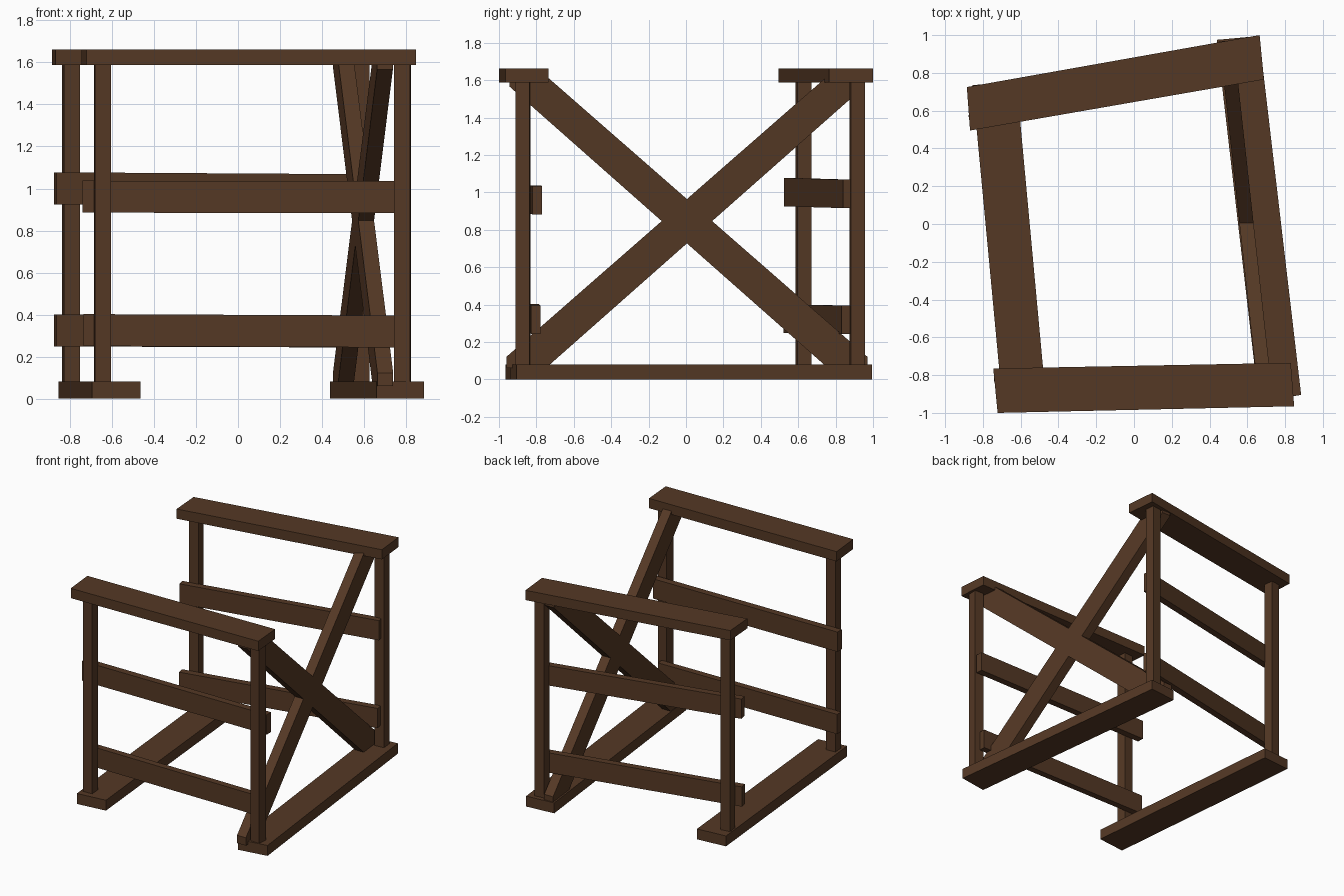
import bpy, bmesh, math

if "Cube" in bpy.data.objects:
    bpy.data.objects.remove(bpy.data.objects["Cube"])

wood = bpy.data.materials.new("dark brown wood")
wood.diffuse_color = (0.09, 0.04, 0.018, 1)
wood.use_nodes = True
wood.node_tree.nodes["Principled BSDF"].inputs["Base Color"].default_value = wood.diffuse_color


def prism(name, bottom, top):
    """Closed solid between two matching polygons."""
    bm = bmesh.new()
    a = [bm.verts.new(p) for p in bottom]
    b = [bm.verts.new(p) for p in top]
    n = len(a)
    bm.faces.new(a)
    bm.faces.new(b)
    for i in range(n):
        j = (i + 1) % n
        bm.faces.new((a[i], a[j], b[j], b[i]))
    bmesh.ops.recalc_face_normals(bm, faces=bm.faces)
    me = bpy.data.meshes.new(name)
    bm.to_mesh(me)
    bm.free()
    me.materials.append(wood)
    ob = bpy.data.objects.new(name, me)
    bpy.context.collection.objects.link(ob)
    return ob


def plank(name, plan, z0, z1):
    """Flat plank from its four plan corners."""
    return prism(name, [(x, y, z0) for x, y in plan], [(x, y, z1) for x, y in plan])


def slat(name, p, q, z_left, z_right, thick, height):
    """Upright board from p to q (front edge), slightly tilted along its length."""
    dx, dy = q[0] - p[0], q[1] - p[1]
    l = math.hypot(dx, dy)
    ox, oy = -dy / l * thick, dx / l * thick
    plan = [(*p, z_left), (*q, z_right), (q[0] + ox, q[1] + oy, z_right), (p[0] + ox, p[1] + oy, z_left)]
    prism(name, plan, [(x, y, z + height) for x, y, z in plan])


# Top rails
plank("back_top_rail", [(-0.885, 0.725), (0.665, 1.0), (0.688, 0.765), (-0.868, 0.495)], 1.588, 1.663)
plank("front_top_rail", [(-0.745, -0.765), (0.83, -0.735), (0.848, -0.965), (-0.722, -1.0)], 1.588, 1.663)

# Floor runners
plank("left_runner", [(-0.695, -0.965), (-0.465, -0.94), (-0.622, 0.755), (-0.855, 0.735)], 0, 0.08)
plank("right_runner", [(0.66, -0.94), (0.885, -0.905), (0.662, 0.995), (0.438, 0.975)], 0, 0.08)

# Posts, each turned slightly
for name, x, y, deg in [("front_left_post", -0.645, -0.872, 4), ("front_right_post", 0.783, -0.872, -3),
                        ("back_left_post", -0.795, 0.628, 8), ("back_right_post", 0.584, 0.915, 6)]:
    plan = []
    for k in range(4):
        a = math.radians(deg + 45 + 90 * k)
        plan.append((x + 0.054 * math.cos(a), y + 0.054 * math.sin(a)))
    plank(name, plan, 0.07, 1.6)

# Slats on the inner side of the posts
slat("front_upper_slat", (-0.74, -0.835), (0.82, -0.822), 0.885, 0.883, 0.053, 0.152)
slat("front_lower_slat", (-0.735, -0.835), (0.785, -0.828), 0.25, 0.243, 0.05, 0.152)
slat("back_upper_slat", (-0.865, 0.525), (0.61, 0.84), 0.925, 0.916, 0.052, 0.152)
slat("back_lower_slat", (-0.865, 0.52), (0.605, 0.832), 0.248, 0.243, 0.052, 0.152)

# Crossed braces on the right side
profile = [(-0.96, 0.06), (-0.75, 0.06), (0.955, 1.567), (0.955, 1.62), (0.755, 1.62), (-0.96, 0.121)]
for name, flip in (("rising_brace", 1), ("falling_brace", -1)):
    pts = [(y if flip == 1 else 0.01 - y, z) for y, z in profile]
    prism(name, *[[(0.596 - 0.11 * y + o, y, z) for y, z in pts] for o in (-0.0375, 0.0375)])
